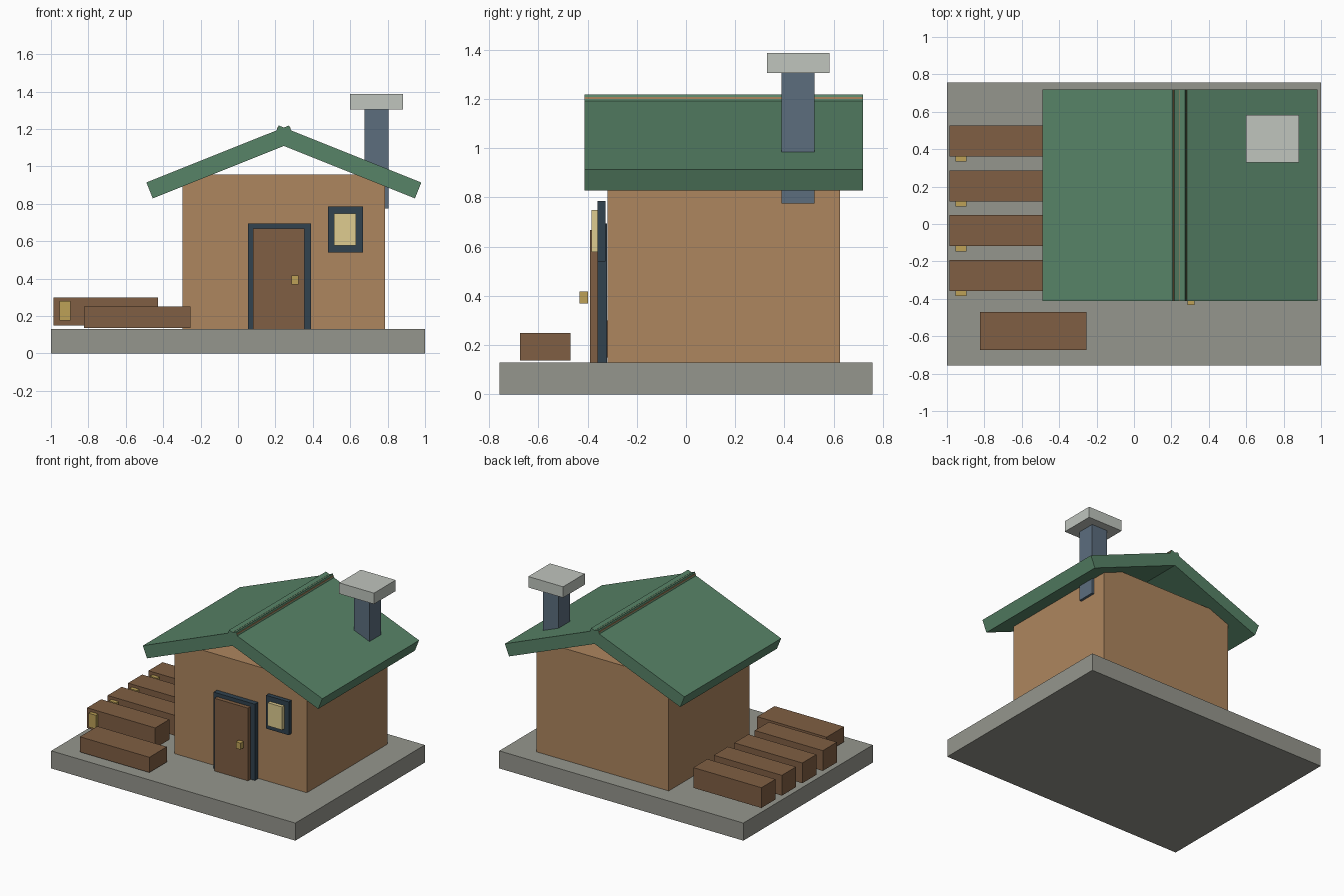
import bpy
import bmesh
from mathutils import Matrix

if "Cube" in bpy.data.objects:
    bpy.data.objects.remove(bpy.data.objects["Cube"])


def material(name, rgb):
    m = bpy.data.materials.new(name)
    # convert display colour to linear
    m.diffuse_color = [(c / 255) ** 2.2 for c in rgb] + [1]
    m.use_nodes = True
    m.node_tree.nodes["Principled BSDF"].inputs["Base Color"].default_value = m.diffuse_color
    return m


STONE = material("stone", (148, 149, 140))
WALL = material("wall", (172, 133, 95))
WOOD = material("wood", (127, 95, 69))
ROOF = material("roof_green", (88, 130, 103))
DARK = material("dark_frame", (52, 68, 80))
SLATE = material("slate", (92, 109, 125))
CAP = material("cap_stone", (190, 195, 188))
GLASS = material("window_yellow", (222, 203, 143))
BRASS = material("brass", (188, 160, 88))


def finish(name, bm, mat):
    bmesh.ops.recalc_face_normals(bm, faces=bm.faces)
    me = bpy.data.meshes.new(name)
    bm.to_mesh(me)
    bm.free()
    me.materials.append(mat)
    ob = bpy.data.objects.new(name, me)
    bpy.context.collection.objects.link(ob)
    return ob


def box(name, x, y, z, mat):
    """Box from (min, max) ranges."""
    bm = bmesh.new()
    size = Matrix.Diagonal((x[1] - x[0], y[1] - y[0], z[1] - z[0], 1))
    centre = Matrix.Translation((sum(x) / 2, sum(y) / 2, sum(z) / 2))
    bmesh.ops.create_cube(bm, size=1, matrix=centre @ size)
    return finish(name, bm, mat)


def extrude_xz(name, profile, y, mat):
    """Extrude an x-z outline along y."""
    bm = bmesh.new()
    face = bm.faces.new([bm.verts.new((px, y[0], pz)) for px, pz in profile])
    new = bmesh.ops.extrude_face_region(bm, geom=[face])["geom"]
    verts = [v for v in new if isinstance(v, bmesh.types.BMVert)]
    bmesh.ops.translate(bm, verts=verts, vec=(0, y[1] - y[0], 0))
    return finish(name, bm, mat)


# Ground slab and house body
box("base", (-1, 1), (-0.757, 0.757), (0, 0.13), STONE)
box("walls", (-0.297, 0.787), (-0.318, 0.626), (0.13, 0.957), WALL)

# Two crossing roof slabs, mirrored about the ridge line
RIDGE_X = 0.245
slab = [(-0.735, 0.914), (-0.701, 0.829), (0.062, 1.134), (0.028, 1.219)]
for side, sx in (("left", 1), ("right", -1)):
    extrude_xz("roof_" + side, [(RIDGE_X + sx * x, z) for x, z in slab],
               (-0.413, 0.719), ROOF)
box("ridge_beam", (0.209, 0.281), (-0.412, 0.718), (1.15, 1.208), WALL)

# Chimney
box("chimney", (0.677, 0.805), (0.389, 0.523), (0.775, 1.305), SLATE)
box("chimney_cap", (0.598, 0.883), (0.33, 0.584), (1.305, 1.386), CAP)

# Door and window
box("door_frame", (0.053, 0.39), (-0.36, -0.321), (0.13, 0.695), DARK)
box("door", (0.08, 0.355), (-0.39, -0.355), (0.13, 0.668), WOOD)
box("door_knob", (0.286, 0.324), (-0.433, -0.398), (0.369, 0.417), BRASS)
box("window_frame", (0.481, 0.668), (-0.36, -0.327), (0.54, 0.786), DARK)
box("window_pane", (0.513, 0.631), (-0.385, -0.357), (0.578, 0.749), GLASS)

# Row of tagged beams beside the house, and one loose beam in front
for i in range(4):
    y = 0.361 - 0.2395 * i
    box(f"beam_{i + 1}", (-0.986, -0.428), (y, y + 0.165), (0.15, 0.3), WOOD)
    box(f"beam_tag_{i + 1}", (-0.954, -0.895), (y - 0.028, y),
        (0.177, 0.279), BRASS)
box("front_beam", (-0.823, -0.254), (-0.674, -0.47), (0.137, 0.25), WOOD)
